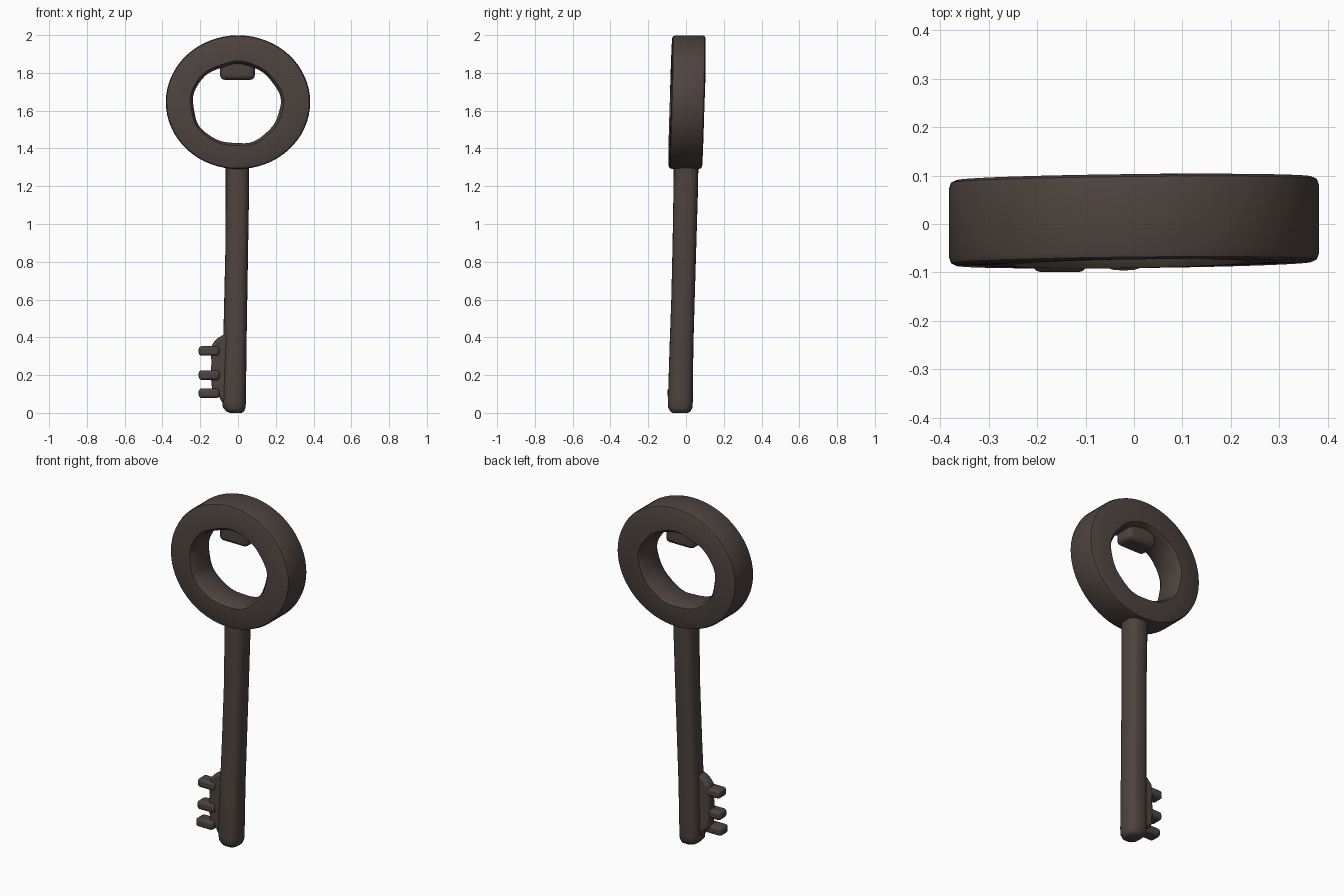
import bpy, bmesh, math

if "Cube" in bpy.data.objects:
    bpy.data.objects.remove(bpy.data.objects["Cube"])

iron = bpy.data.materials.new("dark iron")
iron.diffuse_color = (0.075, 0.056, 0.047, 1)
iron.use_nodes = True
iron.node_tree.nodes["Principled BSDF"].inputs["Base Color"].default_value = iron.diffuse_color


def finish(bm, name, bevel=0.0):
    bmesh.ops.recalc_face_normals(bm, faces=bm.faces)
    me = bpy.data.meshes.new(name)
    bm.to_mesh(me)
    bm.free()
    ob = bpy.data.objects.new(name, me)
    bpy.context.collection.objects.link(ob)
    me.materials.append(iron)
    if bevel:
        mod = ob.modifiers.new("soft edges", 'BEVEL')
        mod.width, mod.segments, mod.limit_method = bevel, 3, 'ANGLE'
    bpy.ops.object.select_all(action='DESELECT')
    ob.select_set(True)
    bpy.context.view_layer.objects.active = ob
    bpy.ops.object.shade_smooth_by_angle(angle=math.radians(40))
    return ob


def loft(rings, closed):
    """Skin a list of vertex loops; either close into a torus or cap both ends."""
    bm = bmesh.new()
    loops = [[bm.verts.new(p) for p in r] for r in rings]
    n, m = len(loops), len(loops[0])
    for i in range(n if closed else n - 1):
        a, b = loops[i], loops[(i + 1) % n]
        for j in range(m):
            k = (j + 1) % m
            bm.faces.new((a[j], a[k], b[k], b[j]))
    if not closed:
        bm.faces.new(loops[0])
        bm.faces.new(loops[-1])
    return bm


# bow: flat ring, slightly oval, leaning back towards the top
# section: (0 = inner wall .. 1 = outer wall, y offset from mid depth)
section = [(0.0, -0.068), (0.10, -0.088), (0.90, -0.088), (0.97, -0.083), (1.0, -0.07),
           (1.0, 0.07), (0.97, 0.083), (0.90, 0.088), (0.10, 0.088), (0.0, 0.068)]
bow = []
for i in range(64):
    t = math.tau * i / 64
    c, s = math.cos(t), math.sin(t)
    wob = 0.003 * math.sin(5 * t + 1) + 0.002 * math.sin(9 * t)
    outer = (0.382 * c, 1.645 + 0.354 * s)
    inner = (-0.008 + (0.232 + wob) * c, 1.635 + (0.210 + wob) * s)
    lean = 0.006 + 0.009 * s + 0.004 * c
    bow.append([(inner[0] + (outer[0] - inner[0]) * u, y + lean,
                 inner[1] + (outer[1] - inner[1]) * u) for u, y in section])
finish(loft(bow, True), "bow_ring")

# shaft: soft square rod that bends slightly to the front left at the foot
# (z, centre x, centre y, half width x, half width y)
stations = [(0.0, -0.012, -0.03, 0.032, 0.040), (0.008, -0.015, -0.03, 0.047, 0.054),
            (0.028, -0.020, -0.03, 0.060, 0.064), (0.06, -0.021, -0.03, 0.063, 0.066),
            (0.35, -0.017, -0.024, 0.062, 0.063), (0.60, -0.012, -0.016, 0.061, 0.062),
            (0.90, -0.006, -0.008, 0.060, 0.063), (1.20, -0.003, -0.001, 0.062, 0.065),
            (1.36, -0.003, 0.001, 0.062, 0.065)]


def rod(z, cx, cy, rx, ry, n=28, power=0.75):
    pts = []
    for i in range(n):
        t = math.tau * i / n
        c, s = math.cos(t), math.sin(t)
        pts.append((cx + rx * math.copysign(abs(c) ** power, c),
                    cy + ry * math.copysign(abs(s) ** power, s), z))
    return pts


finish(loft([rod(*st) for st in stations], False), "shaft")

# bit: web plate joining the teeth to the shaft
outline = [(-0.03, 0.43), (-0.075, 0.415), (-0.11, 0.395), (-0.137, 0.365), (-0.145, 0.32),
           (-0.140, 0.27), (-0.145, 0.21), (-0.140, 0.15), (-0.135, 0.11), (-0.10, 0.085),
           (-0.085, 0.055), (-0.03, 0.04)]
web = loft([[(x, y, z) for x, z in outline] for y in (-0.072, -0.008)], False)
finish(web, "bit_web", 0.016)


def block(name, size, loc, bevel):
    bm = bmesh.new()
    bmesh.ops.create_cube(bm, size=1)
    for v in bm.verts:
        v.co = [v.co[i] * size[i] + loc[i] for i in range(3)]
    return finish(bm, name, bevel)


# three teeth, the lowest one set a little forward
for i, (z, y) in enumerate([(0.328, -0.046), (0.2, -0.05), (0.104, -0.062)]):
    block(f"tooth_{i + 1}", (0.11, 0.074, 0.05), (-0.153, y, z), 0.015)

# lug hanging inside the top of the bow
block("bow_lug", (0.184, 0.12, 0.12), (-0.003, 0.012, 1.823), 0.025)
